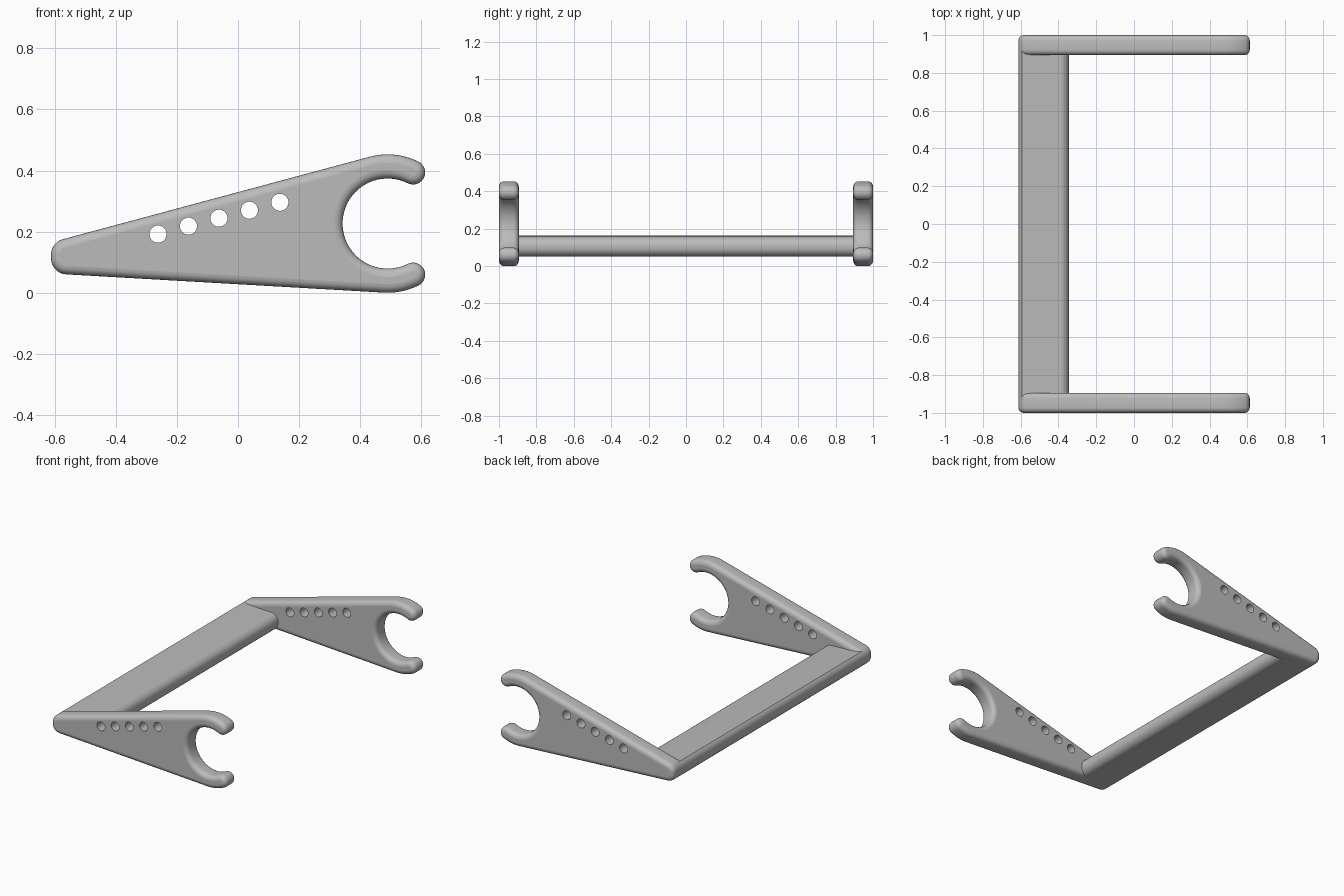
import bpy, bmesh
from math import radians, cos, sin, pi

if "Cube" in bpy.data.objects:
    bpy.data.objects.remove(bpy.data.objects["Cube"])

GREY = (0.5, 0.5, 0.5, 1)
mat = bpy.data.materials.new("satin grey")
mat.use_nodes = True
mat.diffuse_color = GREY
mat.node_tree.nodes["Principled BSDF"].inputs["Base Color"].default_value = GREY

HOOK = (0.49, 0.2265)        # centre of the open ring
MID, TIP = 0.187, 0.0395     # ring centreline radius and half width
OPEN = 63.5                  # angle where the ring ends
TOP, LOW = 105, 267          # normals of the upper and lower edges
END_R = 0.052
END_TOP, END_LOW = (-0.56, 0.125), (-0.56, 0.112)
ROUND = 0.028                # edge rounding of the arms
THICK = 0.106


def arc(centre, r, a, b, n=10):
    steps = [radians(a + (b - a) * i / n) for i in range(n + 1)]
    return [(centre[0] + r * cos(t), centre[1] + r * sin(t)) for t in steps]


def arm_outline(d):
    """Side profile of an arm, shrunk inward by d."""
    def tip(angle):
        return (HOOK[0] + MID * cos(radians(angle)), HOOK[1] + MID * sin(radians(angle)))
    outer = MID + TIP - d
    pts = arc(HOOK, outer, OPEN, TOP)
    pts += arc(END_TOP, END_R - d, TOP, 180)
    pts += arc(END_LOW, END_R - d, 180, LOW)
    pts += arc(HOOK, outer, LOW, 360 - OPEN)[:-1]
    pts += arc(tip(-OPEN), TIP - d, -OPEN, 180 - OPEN, 16)[:-1]
    pts += arc(HOOK, MID - TIP + d, 360 - OPEN, OPEN, 48)[:-1]
    pts += arc(tip(OPEN), TIP - d, OPEN - 180, OPEN, 16)[:-1]
    return pts


def ring(bm, pts, y):
    return [bm.verts.new((x, y, z)) for x, z in pts]


def bridge(bm, a, b):
    for i in range(len(a)):
        j = (i + 1) % len(a)
        bm.faces.new((a[i], a[j], b[j], b[i]))


def finish(bm, name):
    bmesh.ops.recalc_face_normals(bm, faces=bm.faces)
    mesh = bpy.data.meshes.new(name)
    bm.to_mesh(mesh)
    bm.free()
    mesh.materials.append(mat)
    obj = bpy.data.objects.new(name, mesh)
    bpy.context.collection.objects.link(obj)
    bpy.ops.object.select_all(action='DESELECT')
    obj.select_set(True)
    bpy.context.view_layer.objects.active = obj
    bpy.ops.object.shade_smooth_by_angle(angle=radians(35))
    # Flat sides stay flat next to the rounded edges
    for f in mesh.polygons:
        if abs(f.normal.y) > 0.999:
            f.use_smooth = False


def make_arm(name, y_mid):
    bm = bmesh.new()
    # Rounded rim: stacked offsets of the profile
    levels = []
    for side in (-1, 1):
        for i in range(6):
            t = (5 - i if side > 0 else i) * pi / 10
            d = ROUND * (1 - sin(t))
            levels.append((d, y_mid + side * (THICK / 2 - ROUND + ROUND * cos(t))))
    # order the second half from the middle outward
    rings = [ring(bm, arm_outline(d), y) for d, y in levels]
    for a, b in zip(rings, rings[1:]):
        bridge(bm, a, b)
    # Row of through holes
    caps = [[rings[0]], [rings[-1]]]
    for k in range(5):
        pts = arc((-0.262 + 0.0998 * k, 0.192 + 0.026 * k), 0.028, 0, 360, 28)[:-1]
        pair = [ring(bm, pts, y_mid + s * THICK / 2) for s in (-1, 1)]
        bridge(bm, *pair)
        for cap, loop in zip(caps, pair):
            cap.append(loop)
    # Flat sides filled around the holes
    for cap in caps:
        edges = [bm.edges.get((l[i - 1], l[i])) for l in cap for i in range(len(l))]
        bmesh.ops.triangle_fill(bm, edges=edges, use_beauty=True)
    finish(bm, name)


def make_bar():
    # Back matches the arm ends, front edge is rounded, slab tilts slightly
    pts = arc(END_TOP, END_R, 130, 180) + arc(END_LOW, END_R, 180, LOW)
    pts += arc((-0.393, 0.099), 0.048, LOW, 360)
    pts += arc((-0.393, 0.109), 0.048, 0, 87)
    bm = bmesh.new()
    ends = [ring(bm, pts, y) for y in (-0.93, 0.93)]
    bridge(bm, *ends)
    for loop in ends:
        bm.faces.new(loop)
    finish(bm, "cross_bar")


make_arm("front_arm", -1 + THICK / 2)
make_arm("back_arm", 1 - THICK / 2)
make_bar()
